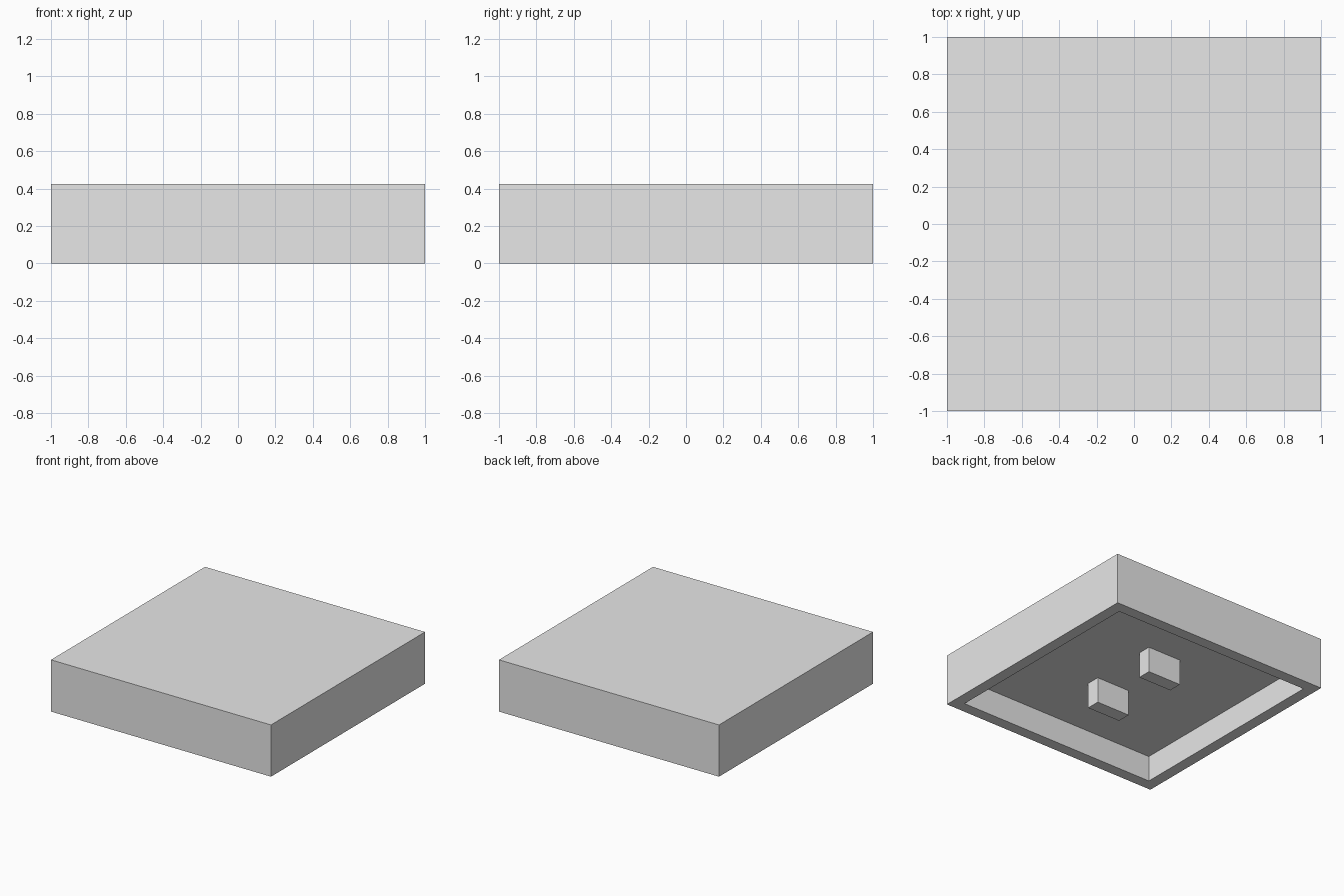
import bpy
import bmesh
from mathutils import Matrix, Vector

HEIGHT = 0.425
WALL = 0.133
RECESS = 0.212
PEG_SIZE = (0.304, 0.113)
PEG_Y = 0.3

cube = bpy.data.objects.get("Cube")
if cube:
    bpy.data.objects.remove(cube, do_unlink=True)

# Single plain grey material
grey = bpy.data.materials.new("light_grey")
grey.use_nodes = True
grey.diffuse_color = (0.8, 0.8, 0.8, 1)
grey.node_tree.nodes["Principled BSDF"].inputs["Base Color"].default_value = (0.8, 0.8, 0.8, 1)


def box(bm, size, base):
    """Add a box whose underside is centred on base."""
    centre = Vector(base) + Vector((0, 0, size[2] / 2))
    bmesh.ops.create_cube(bm, size=1, matrix=Matrix.Translation(centre) @ Matrix.Diagonal((*size, 1)))


def finish(bm, name):
    bmesh.ops.recalc_face_normals(bm, faces=bm.faces)
    mesh = bpy.data.meshes.new(name)
    bm.to_mesh(mesh)
    bm.free()
    mesh.materials.append(grey)
    bpy.context.collection.objects.link(bpy.data.objects.new(name, mesh))


# Square tile with a recess sunk into its underside
bm = bmesh.new()
box(bm, (2, 2, HEIGHT), (0, 0, 0))
underside = min(bm.faces, key=lambda f: f.calc_center_median().z)
bmesh.ops.inset_region(bm, faces=[underside], thickness=WALL)
floor = bmesh.ops.extrude_discrete_faces(bm, faces=[underside])["faces"][0]
bmesh.ops.translate(bm, verts=floor.verts, vec=(0, 0, RECESS))
finish(bm, "tile_shell")

# Two pegs hanging from the recess, level with the rim
for name, side in (("front_peg", -1), ("back_peg", 1)):
    bm = bmesh.new()
    box(bm, (*PEG_SIZE, RECESS), (0, side * PEG_Y, 0))
    finish(bm, name)
